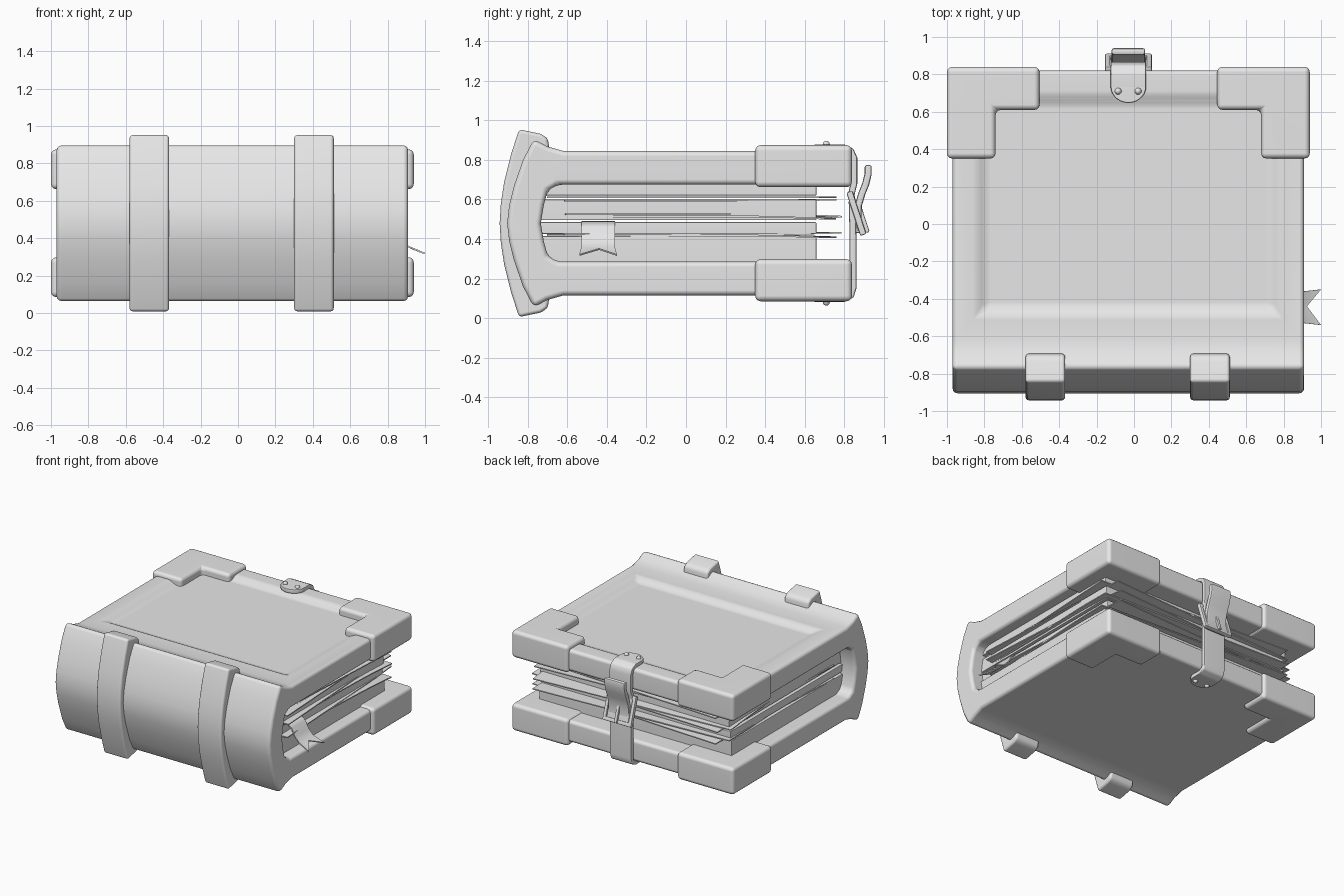
import bpy, bmesh, math
from mathutils import Matrix, Vector

if "Cube" in bpy.data.objects:
    bpy.data.objects.remove(bpy.data.objects["Cube"])

mat = bpy.data.materials.new("plain grey")
mat.diffuse_color = (0.8, 0.8, 0.8, 1)
mat.use_nodes = True
mat.node_tree.nodes["Principled BSDF"].inputs["Base Color"].default_value = mat.diffuse_color


def finish(bm, name, bevel=0.0, segs=3, matrix=None):
    """Round the hard edges, then turn the bmesh into a smooth-shaded object."""
    bmesh.ops.recalc_face_normals(bm, faces=bm.faces)
    if bevel:
        edges = [e for e in bm.edges if len(e.link_faces) == 2
                 and e.calc_face_angle(0) > math.radians(25)]
        bmesh.ops.bevel(bm, geom=edges, offset=bevel, segments=segs, profile=0.5,
                        affect='EDGES', clamp_overlap=True)
    if matrix:
        bm.transform(matrix)
    me = bpy.data.meshes.new(name)
    bm.to_mesh(me)
    bm.free()
    me.materials.append(mat)
    ob = bpy.data.objects.new(name, me)
    bpy.context.collection.objects.link(ob)
    bpy.ops.object.select_all(action='DESELECT')
    ob.select_set(True)
    bpy.context.view_layer.objects.active = ob
    bpy.ops.object.shade_smooth_by_angle(angle=math.radians(40))
    ob.modifiers.new("weighted normals", 'WEIGHTED_NORMAL').keep_sharp = True
    return ob


def prism(pts, direction):
    """Extrude a closed outline of 3D points."""
    bm = bmesh.new()
    f = bm.faces.new([bm.verts.new(p) for p in pts])
    r = bmesh.ops.extrude_face_region(bm, geom=[f])
    bmesh.ops.translate(bm, vec=direction,
                        verts=[v for v in r['geom'] if isinstance(v, bmesh.types.BMVert)])
    return bm


def side_prism(yz, x0, x1):
    return prism([(x0, y, z) for y, z in yz], (x1 - x0, 0, 0))


def box(name, x, y, z, bevel=0.0, matrix=None):
    bm = prism([(x[0], y[0], z[0]), (x[1], y[0], z[0]), (x[1], y[1], z[0]), (x[0], y[1], z[0])],
               (0, 0, z[1] - z[0]))
    return finish(bm, name, bevel, 2, matrix)


def mirrored(half, mid):
    """Complete an upper half outline with its reflection below z = mid."""
    return half + [(y, 2 * mid - z) for y, z in reversed(half) if abs(z - mid) > 1e-4]


def ribbon_outline(path, t):
    """Give a side path (y, z) a thickness."""
    left, right = [], []
    for i, p in enumerate(path):
        a, b = Vector(path[max(i - 1, 0)]), Vector(path[min(i + 1, len(path) - 1)])
        d = (b - a).normalized() * t / 2
        left.append((p[0] - d.y, p[1] + d.x))
        right.append((p[0] + d.y, p[1] - d.x))
    return left + right[::-1]


# Cover: both boards and the curved spine as one C-shaped profile
MID = 0.48
outer = [(0.82, 0.845), (-0.62, 0.845), (-0.70, 0.868), (-0.77, 0.905), (-0.825, 0.80),
         (-0.87, 0.67), (-0.895, 0.57), (-0.905, MID)]
inner = [(0.82, 0.675), (-0.65, 0.675), (-0.70, 0.645), (-0.72, 0.57), (-0.735, MID)]
bm = side_prism(mirrored(outer, MID) + mirrored(inner, MID)[::-1], -0.97, 0.91)
bm.normal_update()
bmesh.ops.recalc_face_normals(bm, faces=bm.faces)
top = max((f for f in bm.faces if abs(f.normal.z) > 0.99), key=lambda f: f.calc_center_median().z)
bmesh.ops.inset_region(bm, faces=[top], thickness=0.19)
bmesh.ops.inset_region(bm, faces=[top], thickness=0.06, depth=-0.03)
finish(bm, "cover", 0.028)

# Two raised bands around the spine
band = [(-0.69, 0.85), (-0.70, 0.91), (-0.735, 0.932), (-0.845, 0.955), (-0.885, 0.83),
        (-0.92, 0.69), (-0.937, 0.58), (-0.943, MID)]
band_in = [(-0.74, 0.84), (-0.78, 0.80), (-0.83, 0.65), (-0.85, MID)]
for x in (-0.58, 0.30):
    bm = side_prism(mirrored(band, MID) + mirrored(band_in, MID)[::-1], x, x + 0.212)
    finish(bm, "spine_band", 0.018)

# L-shaped corner caps on both boards
for side in (-1, 1):
    for z in (0.085, 0.662):
        L = [(0.97, 0.84), (0.475, 0.84), (0.475, 0.61), (0.71, 0.61), (0.71, 0.35), (0.97, 0.35)]
        bm = prism([(-0.03 + side * x, y, z) for x, y in L], (0, 0, 0.213))
        finish(bm, "corner_cap", 0.028)

# Page blocks
for z0, z1, x0, x1 in ((0.27, 0.415, -0.86, 0.82), (0.425, 0.485, -0.85, 0.80),
                       (0.495, 0.60, -0.84, 0.81), (0.62, 0.69, -0.86, 0.82)):
    box("page_block", (x0, x1), (-0.74, 0.66), (z0, z1), 0.006)

# Loose sheets, turned a little and sagging at the free edge
for z, y1, turn, sag in ((0.612, 0.72, -3, 0.0), (0.594, 0.72, 3, 0.006), (0.525, 0.74, 3.5, -0.012),
                         (0.514, 0.73, -2, -0.012), (0.424, 0.745, 3, 0.008), (0.418, 0.72, -3, -0.01)):
    ys = [-0.66 + (y1 + 0.66) * i / 12 for i in range(13)]
    path = [(y, z + sag * max(0, (y - 0.45) / 0.3)) for y in ys]
    finish(side_prism(ribbon_outline(path, 0.008), -0.83, 0.83), "loose_sheet",
           matrix=Matrix.Rotation(math.radians(turn), 4, 'Z'))

# Bookmark ribbon with a forked tail
rows = [(0.55, 0.49), (0.80, 0.488), (0.84, 0.46), (0.87, 0.40), (0.91, 0.36)]
bm = bmesh.new()
grid = [[bm.verts.new((x, y, z)) for y in (-0.53, -0.44, -0.36)] for x, z in rows]
grid.append([bm.verts.new(p) for p in ((1.0, -0.54, 0.322), (0.925, -0.44, 0.352), (1.0, -0.35, 0.322))])
for a, b in zip(grid, grid[1:]):
    for i in (0, 1):
        bm.faces.new((a[i], a[i + 1], b[i + 1], b[i]))
bmesh.ops.recalc_face_normals(bm, faces=bm.faces)
bmesh.ops.solidify(bm, geom=bm.faces[:], thickness=0.008)
finish(bm, "bookmark_ribbon")

# Clasp straps down the fore edge, with rounded riveted tabs on the boards
CX, W = -0.03, 0.095
for name, zt, path in (
        ("upper", 0.862, [(0.72, 0.862), (0.80, 0.862), (0.835, 0.845), (0.85, 0.81), (0.85, 0.68),
                          (0.835, 0.62), (0.86, 0.53), (0.885, 0.44)]),
        ("lower", 0.098, [(0.72, 0.098), (0.80, 0.098), (0.835, 0.115), (0.845, 0.15), (0.845, 0.42),
                          (0.84, 0.60)])):
    finish(side_prism(ribbon_outline(path, 0.034), CX - W, CX + W), name + "_clasp_strap", 0.01, 2)
    arc = [(CX + W * math.cos(a), 0.735 + 0.088 * math.sin(a), zt - 0.017)
           for a in [math.pi * (1 + i / 14) for i in range(15)]]
    finish(prism(arc, (0, 0, 0.034)), name + "_clasp_tab", 0.008, 2)
    for x in (-0.085, 0.022):
        bm = bmesh.new()
        bmesh.ops.create_uvsphere(bm, u_segments=16, v_segments=8, radius=0.018)
        finish(bm, "rivet", matrix=Matrix.Translation((x, 0.71, zt + (0.017 if zt > MID else -0.017))))

# Free strap end curling outward through the buckle
tongue = [(0.875, 0.43), (0.87, 0.50), (0.872, 0.57), (0.89, 0.63), (0.91, 0.68), (0.922, 0.73), (0.922, 0.775)]
finish(side_prism(ribbon_outline(tongue, 0.036), CX - 0.09, CX + 0.09), "strap_tongue", 0.012, 2)

# Tilted buckle frame with centre prong
tilt = Matrix.Translation((CX, 0.862, 0.53)) @ Matrix.Rotation(math.radians(18), 4, 'X')
for x0, x1, z0, z1 in ((-0.125, -0.097, -0.115, 0.115), (0.097, 0.125, -0.115, 0.115),
                       (-0.125, 0.125, -0.115, -0.085), (-0.125, 0.125, 0.085, 0.115)):
    box("buckle_frame", (x0, x1), (-0.016, 0.016), (z0, z1), 0.008, tilt)
box("buckle_prong", (-0.012, 0.012), (0.015, 0.035), (-0.11, 0.03), 0.006, tilt)
